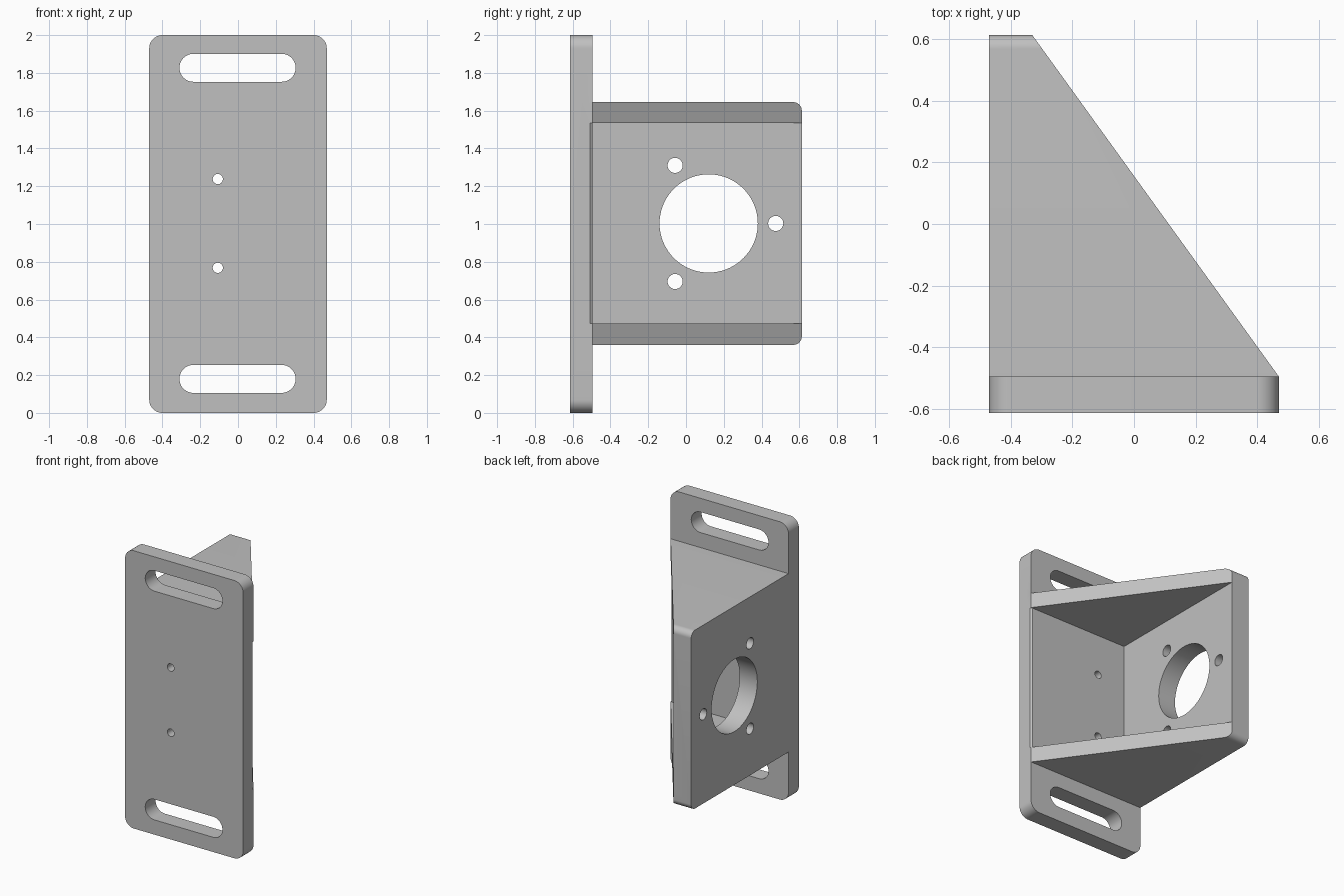
import bpy
import bmesh
from math import cos, sin, pi, radians
from mathutils import Vector

cube = bpy.data.objects.get("Cube")
if cube:
    bpy.data.objects.remove(cube, do_unlink=True)

grey = bpy.data.materials.new("plain grey")
grey.use_nodes = True
COLOUR = (0.53, 0.53, 0.53, 1)
grey.diffuse_color = COLOUR
grey.node_tree.nodes["Principled BSDF"].inputs["Base Color"].default_value = COLOUR


def rounded(u0, u1, v0, v1, radii, steps=12):
    """Rectangle outline; radii order: low-low, high-low, high-high, low-high."""
    signs = [(-1, -1), (1, -1), (1, 1), (-1, 1)]
    pts = []
    for i, ((su, sv), r) in enumerate(zip(signs, radii)):
        cu = (u1 if su > 0 else u0) - su * r
        cv = (v1 if sv > 0 else v0) - sv * r
        if r == 0:
            pts.append((cu, cv))
            continue
        for k in range(steps + 1):
            a = pi + i * pi / 2 + k * pi / 2 / steps
            pts.append((cu + r * cos(a), cv + r * sin(a)))
    return pts


def circle(u, v, r, n=48):
    return [(u + r * cos(2 * pi * k / n), v + r * sin(2 * pi * k / n)) for k in range(n)]


def prism(name, outline, axis, low, high, slope=None):
    """Extrude an outline along an axis, optionally trimmed by a plane."""
    place = {"x": lambda u, v, w: (w, u, v),
             "y": lambda u, v, w: (u, w, v),
             "z": lambda u, v, w: (u, v, w)}[axis]
    bm = bmesh.new()
    face = bm.faces.new([bm.verts.new(place(u, v, low)) for u, v in outline])
    ext = bmesh.ops.extrude_face_region(bm, geom=[face])
    shift = Vector(place(0, 0, high - low))
    bmesh.ops.translate(bm, vec=shift, verts=[g for g in ext["geom"] if isinstance(g, bmesh.types.BMVert)])
    if slope:
        point, normal = slope
        cut = bmesh.ops.bisect_plane(bm, geom=bm.verts[:] + bm.edges[:] + bm.faces[:],
                                     plane_co=point, plane_no=normal, clear_outer=True)
        bmesh.ops.holes_fill(bm, edges=[e for e in bm.edges if e.is_boundary], sides=0)
    bmesh.ops.recalc_face_normals(bm, faces=bm.faces)
    mesh = bpy.data.meshes.new(name)
    bm.to_mesh(mesh)
    bm.free()
    mesh.materials.append(grey)
    obj = bpy.data.objects.new(name, mesh)
    bpy.context.collection.objects.link(obj)
    return obj


def combine(target, tool, operation):
    mod = target.modifiers.new(operation, "BOOLEAN")
    mod.operation, mod.solver, mod.object = operation, "EXACT", tool
    bpy.context.view_layer.objects.active = target
    bpy.ops.object.modifier_apply(modifier=mod.name)
    bpy.data.objects.remove(tool, do_unlink=True)


W, D, BACK, INNER = 0.47, 0.613, -0.495, -0.33
MID = 1.003

# Front mounting plate
bracket = prism("mounting_bracket", rounded(-W, W, 0, 2, [0.07] * 4), "y", -D, BACK)

# Side wall with gussets, trimmed by the sloping plane
slope_normal = Vector((D - BACK, W - INNER, 0)).normalized()
body = prism("side_wall", rounded(-0.55, D, 0.36, 1.645, [0, 0.045, 0.045, 0]),
             "x", -W, W, ((W, BACK, 0), slope_normal))
combine(bracket, body, "UNION")

# Pocket between the gussets, with a slight chamfer on the plate edge
pocket = prism("pocket_cutter",
               [(INNER, BACK), (W - 0.01, BACK), (W + 0.01, BACK - 0.025), (1, BACK - 0.025), (1, 1), (INNER, 1)],
               "z", 0.472, 1.535)
combine(bracket, pocket, "DIFFERENCE")

# Adjustment slots
for z in (0.18, 1.827):
    combine(bracket, prism("slot_cutter", rounded(-0.31, 0.305, z - 0.074, z + 0.074, [0.0739] * 4),
                           "y", -1, -0.4), "DIFFERENCE")

# Small screw holes in the front plate
for z in (0.768, 1.238):
    combine(bracket, prism("screw_cutter", circle(-0.107, z, 0.027, 32), "y", -1, -0.4), "DIFFERENCE")

# Large bore and three bolt holes in the side wall
combine(bracket, prism("bore_cutter", circle(0.12, MID, 0.26, 72), "x", -1, -0.2), "DIFFERENCE")
for k in range(3):
    a = 2 * pi * k / 3
    hole = circle(0.12 + 0.355 * cos(a), MID + 0.355 * sin(a), 0.04, 32)
    combine(bracket, prism("bolt_cutter", hole, "x", -1, -0.2), "DIFFERENCE")

# Smooth curved walls, keep sharp edges
bpy.ops.object.select_all(action="DESELECT")
bracket.select_set(True)
bpy.context.view_layer.objects.active = bracket
bpy.ops.object.shade_smooth_by_angle(angle=radians(25))
